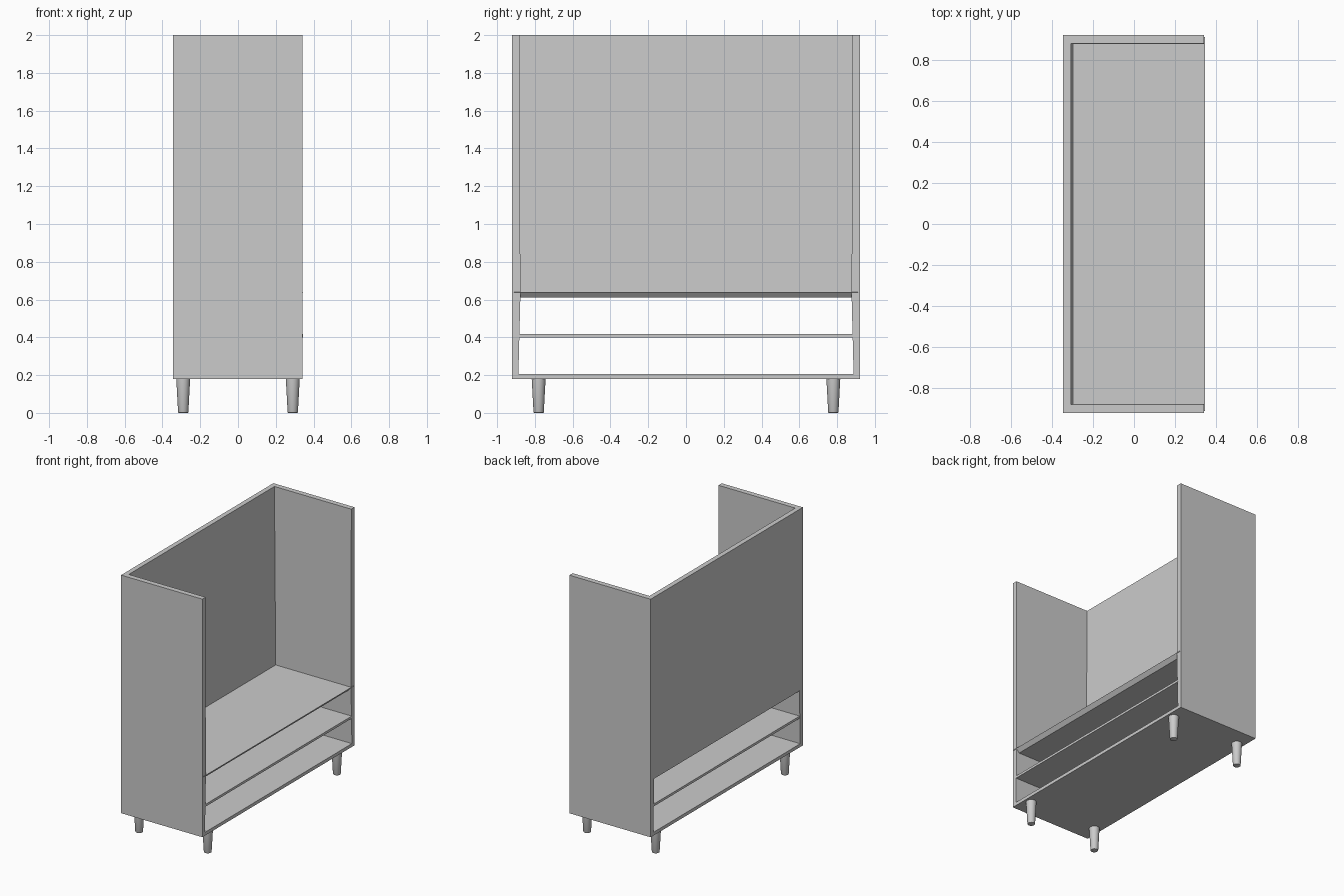
import bpy
import bmesh

cube = bpy.data.objects.get("Cube")
if cube:
    bpy.data.objects.remove(cube, do_unlink=True)

grey = bpy.data.materials.new("plain grey")
grey.use_nodes = True
grey.diffuse_color = (0.6, 0.6, 0.6, 1)
shader = next(n for n in grey.node_tree.nodes if n.type == "BSDF_PRINCIPLED")
shader.inputs["Base Color"].default_value = grey.diffuse_color

HALF_X, HALF_Y, TOP, BASE = 0.345, 0.92, 2.0, 0.18


def finish(name, bm):
    bmesh.ops.recalc_face_normals(bm, faces=bm.faces)
    mesh = bpy.data.meshes.new(name)
    bm.to_mesh(mesh)
    bm.free()
    mesh.materials.append(grey)
    obj = bpy.data.objects.new(name, mesh)
    bpy.context.collection.objects.link(obj)
    return obj


def loft(name, rings):
    """Skin between matching closed rings and cap both ends."""
    bm = bmesh.new()
    loops = [[bm.verts.new(p) for p in ring] for ring in rings]
    for a, b in zip(loops, loops[1:]):
        for i in range(len(a)):
            j = (i + 1) % len(a)
            bm.faces.new((a[i], a[j], b[j], b[i]))
    bm.faces.new(loops[0])
    bm.faces.new(loops[-1])
    return finish(name, bm)


def rect(x0, x1, half_y, z):
    return [(x0, -half_y, z), (x1, -half_y, z), (x1, half_y, z), (x0, half_y, z)]


# Tall side walls, slightly thinner towards the floor
wall_profile = [(HALF_Y, BASE), (HALF_Y, TOP), (0.88, TOP), (0.877, 0.61), (0.888, BASE)]
for name, side in (("front_side_wall", -1), ("rear_side_wall", 1)):
    loft(name, [[(x, side * y, z) for y, z in wall_profile]
                for x in (-HALF_X, HALF_X - 0.003)])

# Back panel with a faintly leaning inner face
loft("back_panel", [rect(-HALF_X, -0.295, 0.885, 0.615),
                    rect(-HALF_X, -0.308, 0.885, TOP)])

# Seat with an undercut edge, middle shelf and base board
loft("seat", [rect(-HALF_X + 0.002, 0.32, 0.88, 0.61),
              rect(-HALF_X + 0.002, HALF_X, 0.912, 0.64)])
loft("middle_shelf", [rect(-HALF_X + 0.002, HALF_X - 0.001, 0.89, z) for z in (0.4, 0.418)])
loft("base_board", [rect(-HALF_X, HALF_X - 0.003, 0.9, z) for z in (BASE, 0.205)])

# Round tapered legs
for x_name, x in (("back", -0.29), ("open", 0.29)):
    for y_name, y in (("front", -0.78), ("rear", 0.78)):
        bm = bmesh.new()
        bmesh.ops.create_cone(bm, cap_ends=True, segments=32,
                              radius1=0.027, radius2=0.037, depth=BASE + 0.005)
        foot = [e for e in bm.edges if all(v.co.z < 0 for v in e.verts)]
        bmesh.ops.bevel(bm, geom=foot, offset=0.004, segments=2,
                        profile=0.5, affect="EDGES")
        leg = finish(f"{x_name}_{y_name}_leg", bm)
        leg.location = (x, y, (BASE + 0.005) / 2)
        bpy.ops.object.select_all(action="DESELECT")
        leg.select_set(True)
        bpy.context.view_layer.objects.active = leg
        bpy.ops.object.shade_smooth_by_angle(angle=0.7)
